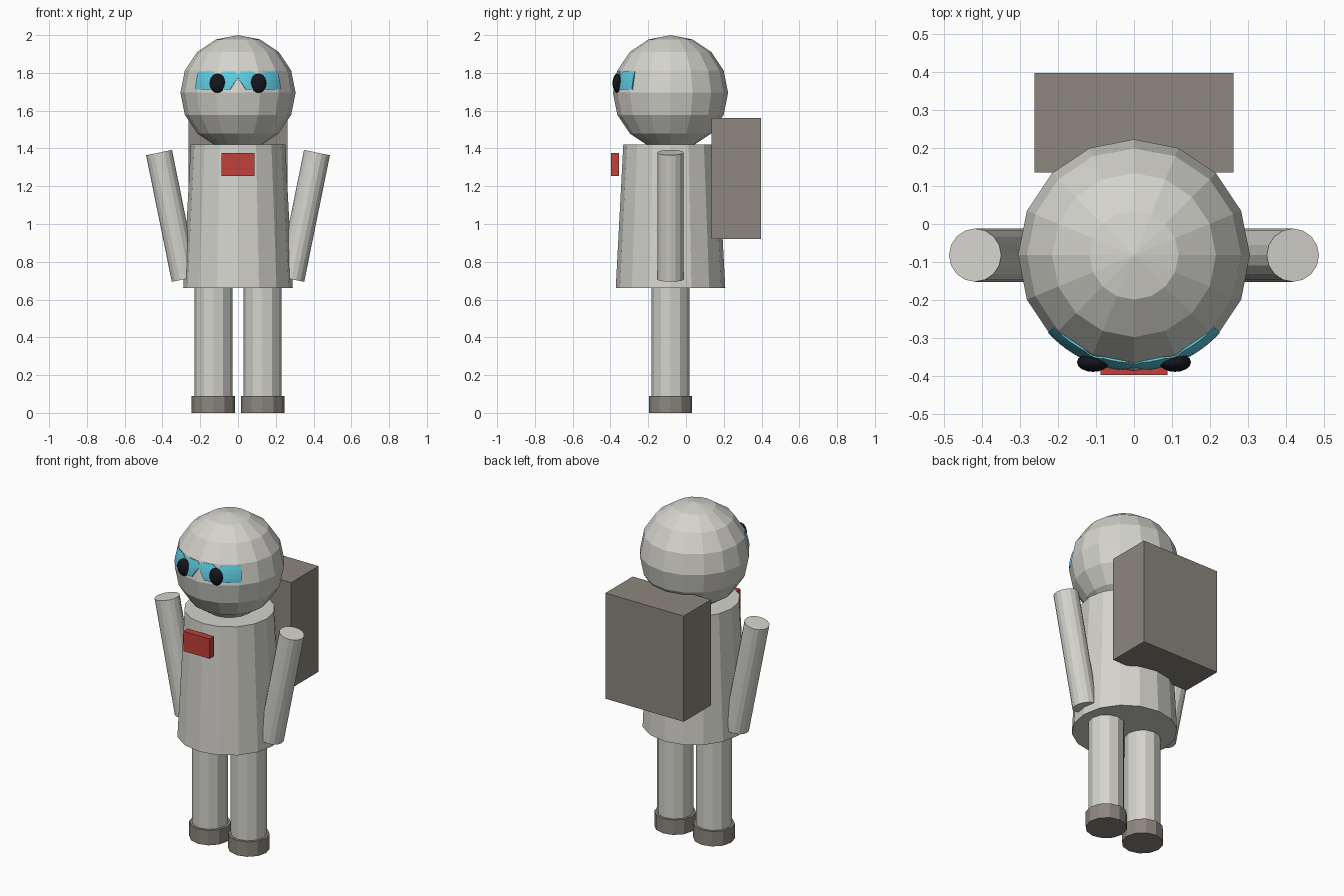
import bpy, bmesh
from math import sin, cos, radians, sqrt
from mathutils import Matrix, Vector

cube = bpy.data.objects.get("Cube")
if cube:
    bpy.data.objects.remove(cube, do_unlink=True)

CY = -0.082                          # depth of the body axis
HEAD = Vector((0, CY, 1.695))
HEAD_R = 0.305


def material(name, hexcode):
    srgb = [int(hexcode[i:i + 2], 16) / 255 for i in (0, 2, 4)]
    rgba = [c / 12.92 if c < 0.04 else ((c + 0.055) / 1.055) ** 2.4 for c in srgb] + [1]
    m = bpy.data.materials.new(name)
    m.use_nodes = True
    m.diffuse_color = rgba
    m.node_tree.nodes["Principled BSDF"].inputs["Base Color"].default_value = rgba
    return m


SUIT = material("suit_white", "d4d3cc")
GREY = material("warm_grey", "8c867d")
CYAN = material("visor_cyan", "5ecbe0")
RED = material("badge_red", "c0413a")
BLACK = material("eye_black", "15171f")


def add(name, bm, mat):
    mesh = bpy.data.meshes.new(name)
    bmesh.ops.recalc_face_normals(bm, faces=bm.faces)
    bm.to_mesh(mesh)
    bm.free()
    mesh.materials.append(mat)
    ob = bpy.data.objects.new(name, mesh)
    bpy.context.collection.objects.link(ob)
    return ob


def tube(name, mat, bottom, top, r1, r2, sides):
    """Capped cone or cylinder between two points."""
    a, b = Vector(bottom), Vector(top)
    turn = Vector((0, 0, 1)).rotation_difference(b - a).to_matrix().to_4x4()
    bm = bmesh.new()
    bmesh.ops.create_cone(bm, cap_ends=True, segments=sides, radius1=r1, radius2=r2,
                          depth=(b - a).length,
                          matrix=Matrix.Translation((a + b) / 2) @ turn)
    return add(name, bm, mat)


def ball(name, mat, centre, radii, u, v):
    bm = bmesh.new()
    bmesh.ops.create_uvsphere(bm, u_segments=u, v_segments=v, radius=1,
                              matrix=Matrix.Translation(centre) @ Matrix.Diagonal((*radii, 1)))
    return add(name, bm, mat)


def box(name, mat, low, high):
    low, high = Vector(low), Vector(high)
    bm = bmesh.new()
    bmesh.ops.create_cube(bm, size=1, matrix=Matrix.Translation((low + high) / 2)
                          @ Matrix.Diagonal((*(high - low), 1)))
    return add(name, bm, mat)


# Head and torso
ball("head", SUIT, HEAD, [HEAD_R] * 3, 16, 8)
tube("torso", SUIT, (0, CY, 0.66), (0, CY, 1.42), 0.29, 0.25, 16)

# Limbs, boots and eyes on both sides
for side, s in (("left", 1), ("right", -1)):
    tube(side + "_arm", SUIT, (0.282 * s, CY, 0.708), (0.418 * s, CY, 1.378), 0.07, 0.07, 16)
    tube(side + "_leg", SUIT, (0.13 * s, CY, 0.02), (0.13 * s, CY, 0.67), 0.1, 0.1, 12)
    tube(side + "_boot", GREY, (0.13 * s, CY, 0), (0.13 * s, CY, 0.09), 0.115, 0.115, 12)
    ball(side + "_eye", BLACK, (0.108 * s, -0.364, 1.745), (0.042, 0.025, 0.051), 16, 10)

# Visor: a thin curved band hugging the head, notched at the nose
bm = bmesh.new()
columns = []
for deg in range(-48, 49, 4):
    a = radians(deg)
    low = 1.775 if deg == 0 else 1.745 if abs(deg) == 4 else 1.712
    high = 1.795 if abs(deg) in (0, 24, 20) else 1.808
    column = []
    for i in range(5):
        z = low + (high - low) * i / 4
        r = sqrt(HEAD_R ** 2 - (z - HEAD.z) ** 2)
        column.append(bm.verts.new((r * sin(a), CY - r * cos(a), z)))
    columns.append(column)
for p, q in zip(columns, columns[1:]):
    for i in range(4):
        bm.faces.new((p[i], q[i], q[i + 1], p[i + 1]))
visor = add("visor", bm, CYAN)
skin = visor.modifiers.new("thickness", "SOLIDIFY")
skin.thickness = 0.008
skin.offset = -1 if visor.data.polygons[0].normal.y < 0 else 1

# Backpack and chest badge
box("backpack", GREY, (-0.262, 0.135, 0.92), (0.262, 0.397, 1.56))
box("chest_badge", RED, (-0.088, -0.397, 1.255), (0.088, -0.355, 1.375))
